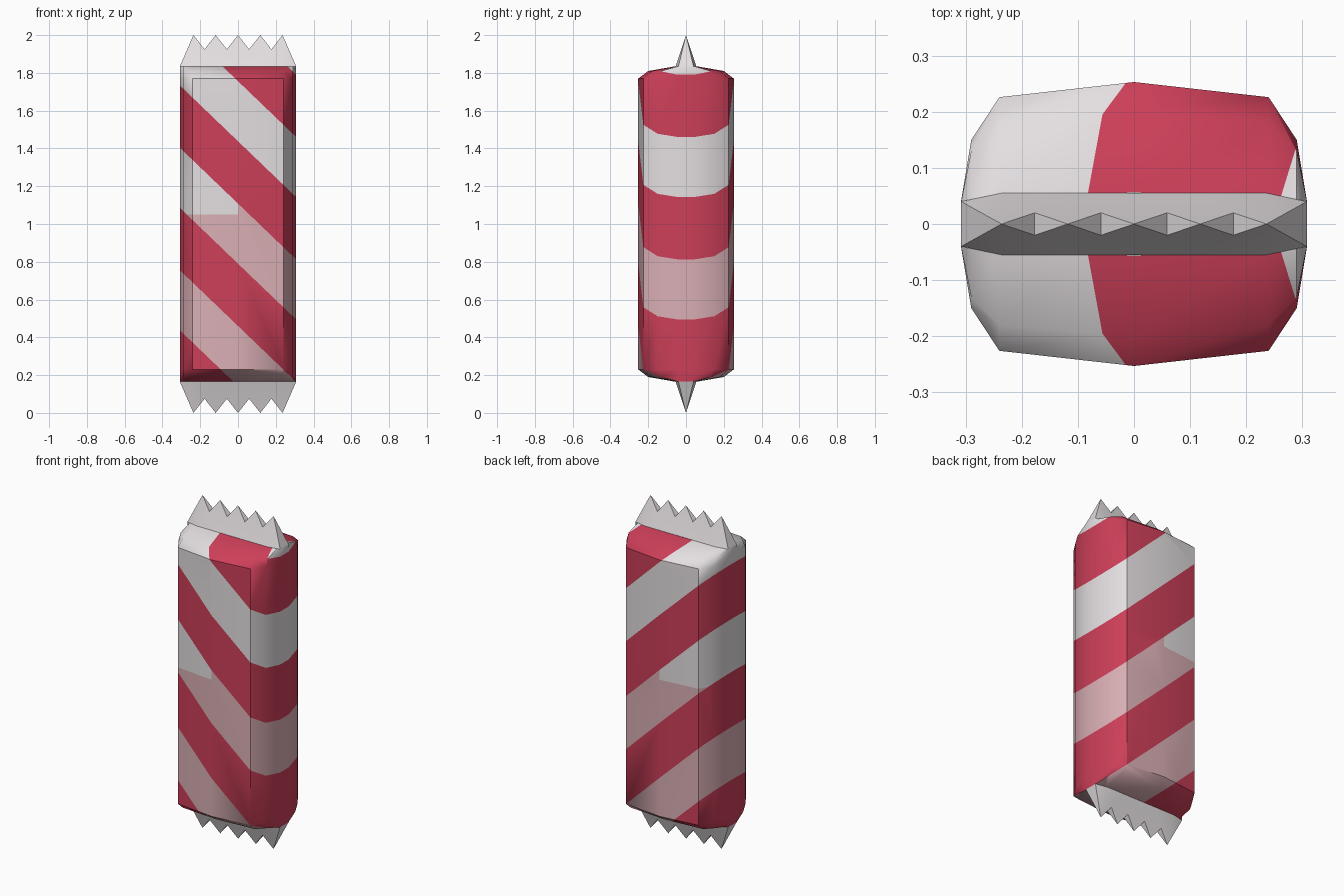
import bpy, bmesh, math
from mathutils import Vector

if "Cube" in bpy.data.objects:
    bpy.data.objects.remove(bpy.data.objects["Cube"])


def material(name, rgb):
    m = bpy.data.materials.new(name)
    m.diffuse_color = (*rgb, 1)
    m.use_nodes = True
    m.node_tree.nodes["Principled BSDF"].inputs["Base Color"].default_value = m.diffuse_color
    return m


WHITE = material("wrapper white", (0.78, 0.74, 0.75))
RED = material("stripe red", (0.61, 0.05, 0.10))
PINK = material("pale pink", (0.70, 0.43, 0.46))


def finish(bm, name, mats, angle):
    bmesh.ops.recalc_face_normals(bm, faces=bm.faces)
    me = bpy.data.meshes.new(name)
    bm.to_mesh(me)
    bm.free()
    ob = bpy.data.objects.new(name, me)
    bpy.context.collection.objects.link(ob)
    for m in mats:
        me.materials.append(m)
    bpy.ops.object.select_all(action='DESELECT')
    ob.select_set(True)
    bpy.context.view_layer.objects.active = ob
    bpy.ops.object.shade_smooth_by_angle(angle=math.radians(angle))
    return ob


def ring(quarter):
    # mirror the +x +y quarter outline into a closed loop
    half = quarter + [(-x, y) for x, y in reversed(quarter[:-1])]
    return half + [(x, -y) for x, y in reversed(half)]


# cross-sections: full body, shoulder, and neck where the crimp starts
full = ring([(.308, .042), (.29, .15), (.24, .226), (0, .253)])
shoulder = ring([(.308, .041), (.29, .13), (.24, .18), (0, .20)])
neck = ring([(.308, .04), (.29, .044), (.24, .05), (0, .056)])
sections = [(.165, neck), (.19, shoulder), (.23, full),
            (1.77, full), (1.81, shoulder), (1.835, neck)]

# wrapper body: lofted sections
bm = bmesh.new()
loops = [[bm.verts.new((x, y, z)) for x, y in pts] for z, pts in sections]
for a, b in zip(loops, loops[1:]):
    n = len(a)
    for i in range(n):
        j = (i + 1) % n
        bm.faces.new((a[i], a[j], b[j], b[i]))

# diagonal stripes: cut along slanted planes, then colour by phase
SLOPE, START, PERIOD, WIDTH = .96, .46, .648, .33


def cut(co, no):
    bmesh.ops.bisect_plane(bm, geom=bm.verts[:] + bm.edges[:] + bm.faces[:],
                           plane_co=co, plane_no=no)


for k in range(-1, 3):
    for c in (START + k * PERIOD, START + k * PERIOD + WIDTH):
        cut((0, 0, c), Vector((SLOPE, 0, 1)).normalized())
cut((0, 0, 1.05), (0, 0, 1))
for f in bm.faces:
    p = f.calc_center_median()
    if (p.z + SLOPE * p.x - START) % PERIOD < WIDTH:
        f.material_index = 1
    elif p.z < 1.05 or (p.x > 0 and p.z < 1.11):
        f.material_index = 2
finish(bm, "wrapper_body", [WHITE, RED, PINK], 50)


# crimped ends: flat fin with a zigzag edge, thicker in the valleys
def crimp(name, flip):
    bm = bmesh.new()

    def V(x, y, z):
        return bm.verts.new((x, y, 2 - z if flip else z))

    tips = [V(x, 0, 2.0) for x in (-.236, -.118, 0, .118, .236)]
    xs = (-.177, -.059, .059, .177)
    valleys = {s: [V(x, .02 * s, 1.925) for x in xs] for s in (-1, 1)}
    base = {s: [V(-.308, .04 * s, 1.835)] +
            [V(x, .055 * s, 1.835) for x in (-.236, -.118, 0, .118, .236)] +
            [V(.308, .04 * s, 1.835)] for s in (-1, 1)}
    for s in (-1, 1):
        b, v = base[s], valleys[s]
        bm.faces.new((b[0], b[1], tips[0]))
        bm.faces.new((b[5], b[6], tips[4]))
        for i in range(4):
            bm.faces.new((b[i + 1], v[i], tips[i]))
            bm.faces.new((b[i + 1], b[i + 2], v[i]))
            bm.faces.new((b[i + 2], tips[i + 1], v[i]))
    for i in range(4):
        bm.faces.new((tips[i], valleys[-1][i], valleys[1][i]))
        bm.faces.new((tips[i + 1], valleys[1][i], valleys[-1][i]))
    for k, t in ((0, 0), (6, 4)):
        bm.faces.new((base[-1][k], base[1][k], tips[t]))
    finish(bm, name, [WHITE], 35)


crimp("top_crimp", False)
crimp("bottom_crimp", True)
